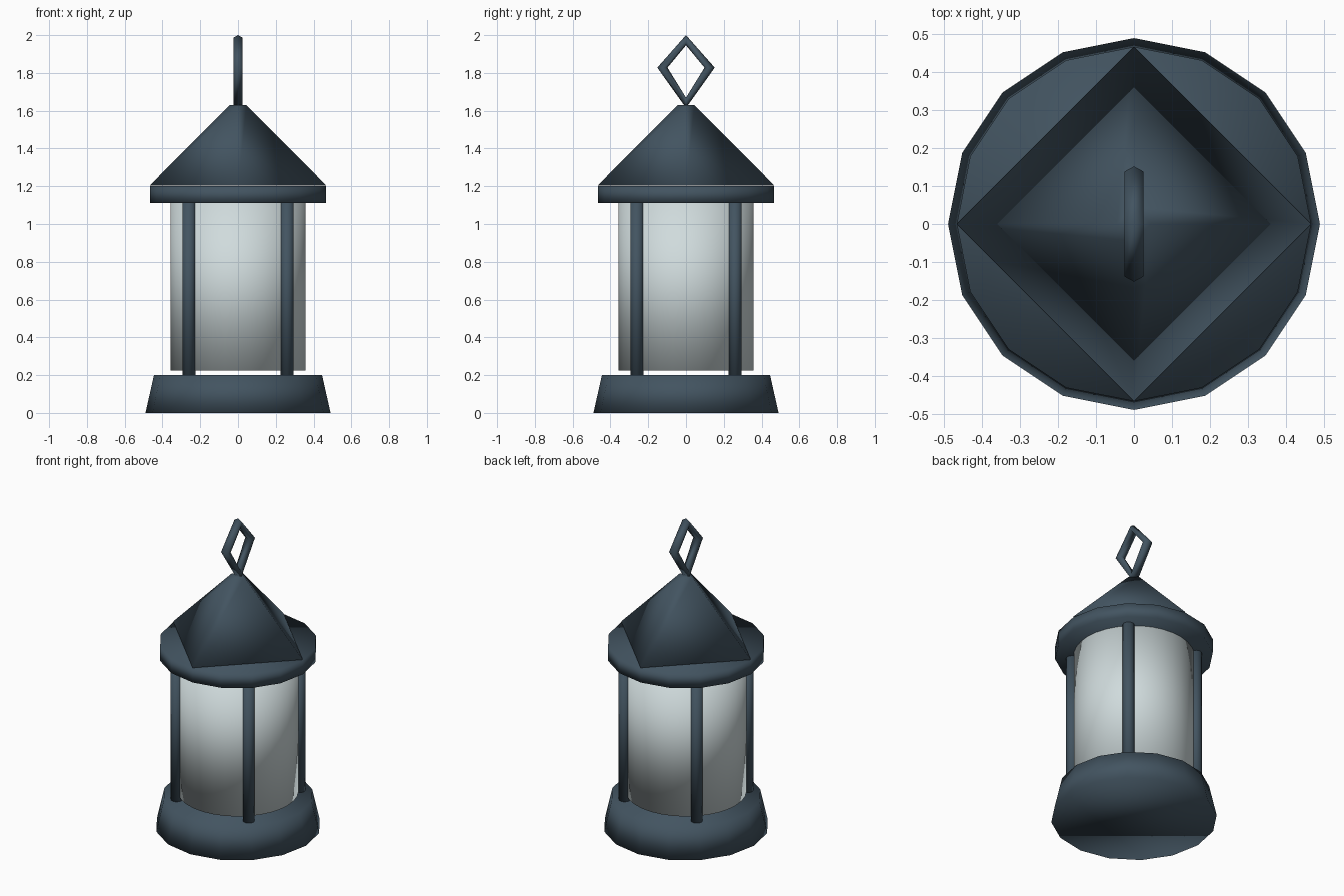
import bpy, bmesh, math

cube = bpy.data.objects.get("Cube")
if cube:
    bpy.data.objects.remove(cube, do_unlink=True)


def material(name, color, rough):
    m = bpy.data.materials.new(name)
    m.use_nodes = True
    m.diffuse_color = color
    bsdf = m.node_tree.nodes["Principled BSDF"]
    bsdf.inputs["Base Color"].default_value = color
    bsdf.inputs["Roughness"].default_value = rough
    return m


iron = material("dark slate iron", (0.055, 0.088, 0.118, 1), 0.6)
frosted = material("frosted glass", (0.63, 0.71, 0.72, 1), 0.4)


def finish(name, bm, mat):
    """Turn a bmesh into a smooth-shaded object."""
    bmesh.ops.recalc_face_normals(bm, faces=bm.faces[:])
    mesh = bpy.data.meshes.new(name)
    bm.to_mesh(mesh)
    bm.free()
    mesh.materials.append(mat)
    for p in mesh.polygons:
        p.use_smooth = True
    obj = bpy.data.objects.new(name, mesh)
    bpy.context.collection.objects.link(obj)
    return obj


def bridge(bm, a, b):
    n = len(a)
    for i in range(n):
        j = (i + 1) % n
        bm.faces.new((a[i], a[j], b[j], b[i]))


def turned(name, profile, sides, mat, center=(0, 0)):
    """Closed solid from (radius, height) rings around a vertical axis."""
    bm = bmesh.new()
    rings = []
    for r, z in profile:
        angles = [math.tau * i / sides for i in range(sides)]
        rings.append([bm.verts.new((center[0] + r * math.cos(a),
                                    center[1] + r * math.sin(a), z)) for a in angles])
    for a, b in zip(rings, rings[1:]):
        bridge(bm, a, b)
    bm.faces.new(rings[0])
    bm.faces.new(rings[-1])
    return finish(name, bm, mat)


# Body: flared base, glass cylinder, eave band and four-sided roof
turned("base", [(0.49, 0), (0.445, 0.2)], 16, iron)
turned("glass_cylinder", [(0.357, 0.225), (0.357, 1.13)], 32, frosted)
turned("eave_band", [(0.467, 1.11), (0.467, 1.2)], 16, iron)
turned("roof", [(0.467, 1.205), (0.045, 1.63)], 4, iron)

# Four corner posts
for side, x in (("left", 0.26), ("right", -0.26)):
    for end, y in (("front", -0.26), ("back", 0.26)):
        turned(f"{end}_{side}_post", [(0.035, 0.19), (0.035, 1.12)], 12, iron, (x, y))

# Diamond hanging loop: a six-sided tube through four corners
bm = bmesh.new()
loops = []
for dy, dz, y, z in ((0, 1, 0, 1.973), (1, 0, 0.125, 1.828),
                     (0, -1, 0, 1.642), (-1, 0, -0.125, 1.828)):
    ring = []
    for i in range(6):
        a = math.tau * i / 6
        out, across = 0.027 * math.cos(a), 0.029 * math.sin(a)
        ring.append(bm.verts.new((across, y + dy * out, z + dz * out)))
    loops.append(ring)
for i in range(4):
    bridge(bm, loops[i], loops[(i + 1) % 4])
finish("hanging_loop", bm, iron)
